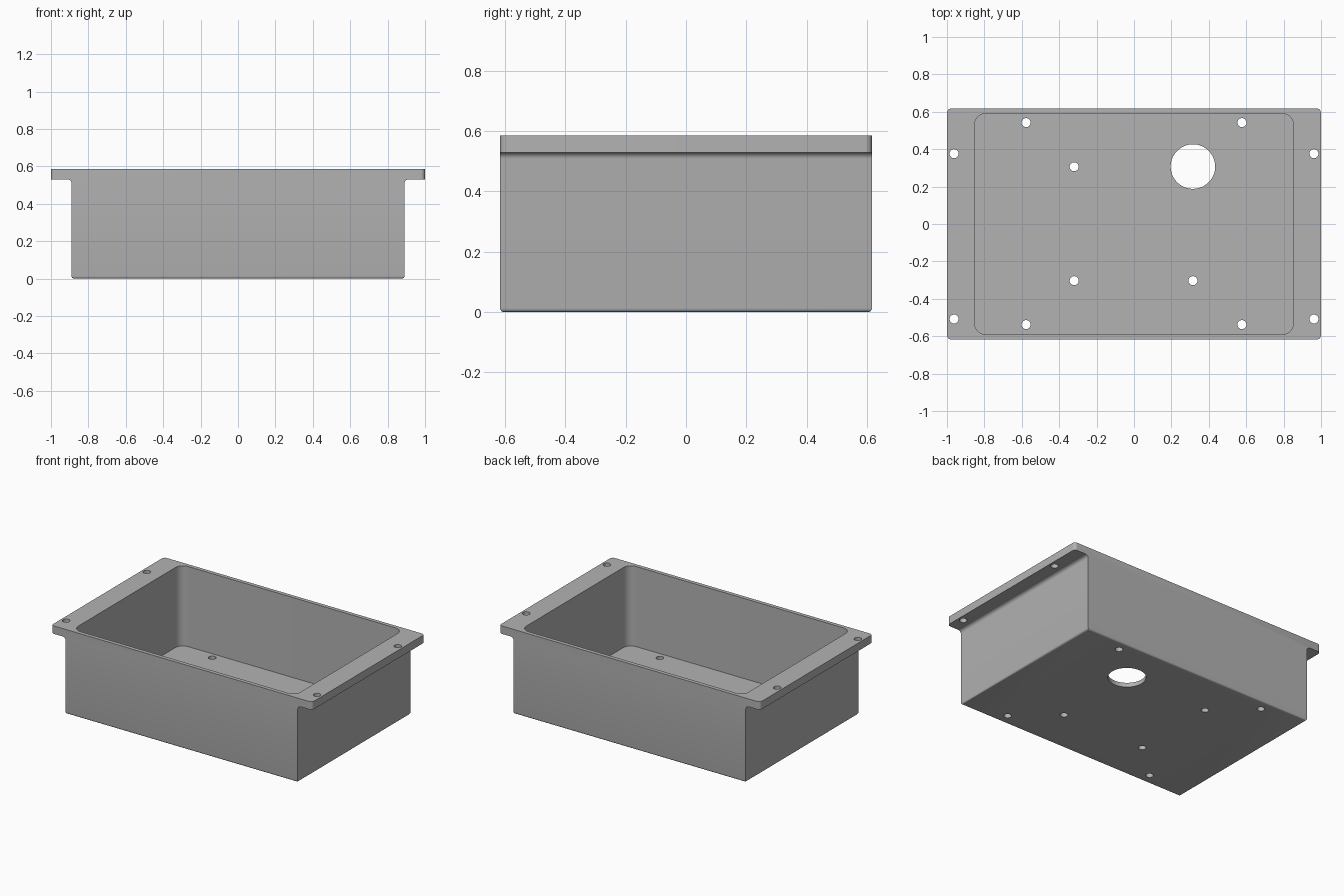
import bpy, bmesh, math
from mathutils import Matrix

cube = bpy.data.objects.get("Cube")
if cube:
    bpy.data.objects.remove(cube, do_unlink=True)

HEIGHT, DEPTH = 0.585, 0.617       # height, half depth
BODY, FLANGE = 0.89, 1.0           # half widths
LEDGE, FLOOR = 0.53, 0.03          # flange underside, floor thickness

grey = bpy.data.materials.new("satin grey")
grey.use_nodes = True
grey.diffuse_color = (0.45, 0.45, 0.45, 1)
grey.node_tree.nodes["Principled BSDF"].inputs["Base Color"].default_value = (0.45, 0.45, 0.45, 1)


def to_object(bm, name):
    bmesh.ops.recalc_face_normals(bm, faces=bm.faces)
    mesh = bpy.data.meshes.new(name)
    bm.to_mesh(mesh)
    bm.free()
    obj = bpy.data.objects.new(name, mesh)
    mesh.materials.append(grey)
    bpy.context.collection.objects.link(obj)
    return obj


def round_edges(bm, test, radius, segments):
    """Round the edges whose two end points all pass the test."""
    edges = [e for e in bm.edges if test(e.verts[0].co, e.verts[1].co)]
    bmesh.ops.bevel(bm, geom=edges, offset=radius, segments=segments,
                    profile=0.5, affect='EDGES', clamp_overlap=True)


def near(a, b):
    return abs(a - b) < 1e-4


def upright(a, b):
    return near(a.x, b.x) and near(a.y, b.y)


# Housing: T-shaped profile drawn out from front to back
half = [(BODY, 0), (BODY, LEDGE), (FLANGE, LEDGE), (FLANGE, HEIGHT)]
profile = half + [(-x, z) for x, z in reversed(half)]
bm = bmesh.new()
face = bm.faces.new([bm.verts.new((x, -DEPTH, z)) for x, z in profile])
ext = bmesh.ops.extrude_face_region(bm, geom=[face])
bmesh.ops.translate(bm, vec=(0, 2 * DEPTH, 0),
                    verts=[v for v in ext["geom"] if isinstance(v, bmesh.types.BMVert)])
bmesh.ops.recalc_face_normals(bm, faces=bm.faces)
# Fillets under the flange, rounded flange corners, rounded bottom rim
round_edges(bm, lambda a, b: near(a.z, LEDGE) and near(b.z, LEDGE)
            and near(abs(a.x), BODY) and near(a.x, b.x), 0.022, 6)
round_edges(bm, lambda a, b: upright(a, b) and near(abs(a.x), FLANGE), 0.022, 6)
round_edges(bm, lambda a, b: near(a.z, 0) and near(b.z, 0), 0.013, 4)
housing = to_object(bm, "housing")

# Cavity cutter with rounded upright corners
bm = bmesh.new()
bmesh.ops.create_cube(bm, size=1, matrix=Matrix.Translation((0, 0, FLOOR + 0.5))
                      @ Matrix.Diagonal((1.706, 1.18, 1, 1)))
round_edges(bm, upright, 0.06, 10)
cavity = to_object(bm, "cavity_cutter")

# Hole cutters: flange screws, floor screws, cable opening
holes = [(0.315, -0.303, 0, 0.024), (-0.32, -0.303, 0, 0.024),
         (-0.32, 0.306, 0, 0.024), (0.315, 0.307, 0, 0.119)]
for side in (-1, 1):
    holes += [(side * 0.962, y, HEIGHT, 0.024) for y in (-0.508, 0.376)]
    holes += [(side * 0.577, y, 0, 0.024) for y in (-0.538, 0.542)]
bm = bmesh.new()
for x, y, z, r in holes:
    bmesh.ops.create_cone(bm, cap_ends=True, segments=64 if r > 0.1 else 28,
                          radius1=r, radius2=r, depth=0.3,
                          matrix=Matrix.Translation((x, y, z)))
drills = to_object(bm, "hole_cutter")

# Cut, then drop the cutters
bpy.ops.object.select_all(action='DESELECT')
bpy.context.view_layer.objects.active = housing
housing.select_set(True)
for cutter in (cavity, drills):
    mod = housing.modifiers.new(cutter.name, 'BOOLEAN')
    mod.operation, mod.solver, mod.object = 'DIFFERENCE', 'EXACT', cutter
    bpy.ops.object.modifier_apply(modifier=mod.name)
    bpy.data.objects.remove(cutter, do_unlink=True)

bpy.ops.object.shade_smooth_by_angle(angle=math.radians(30))
